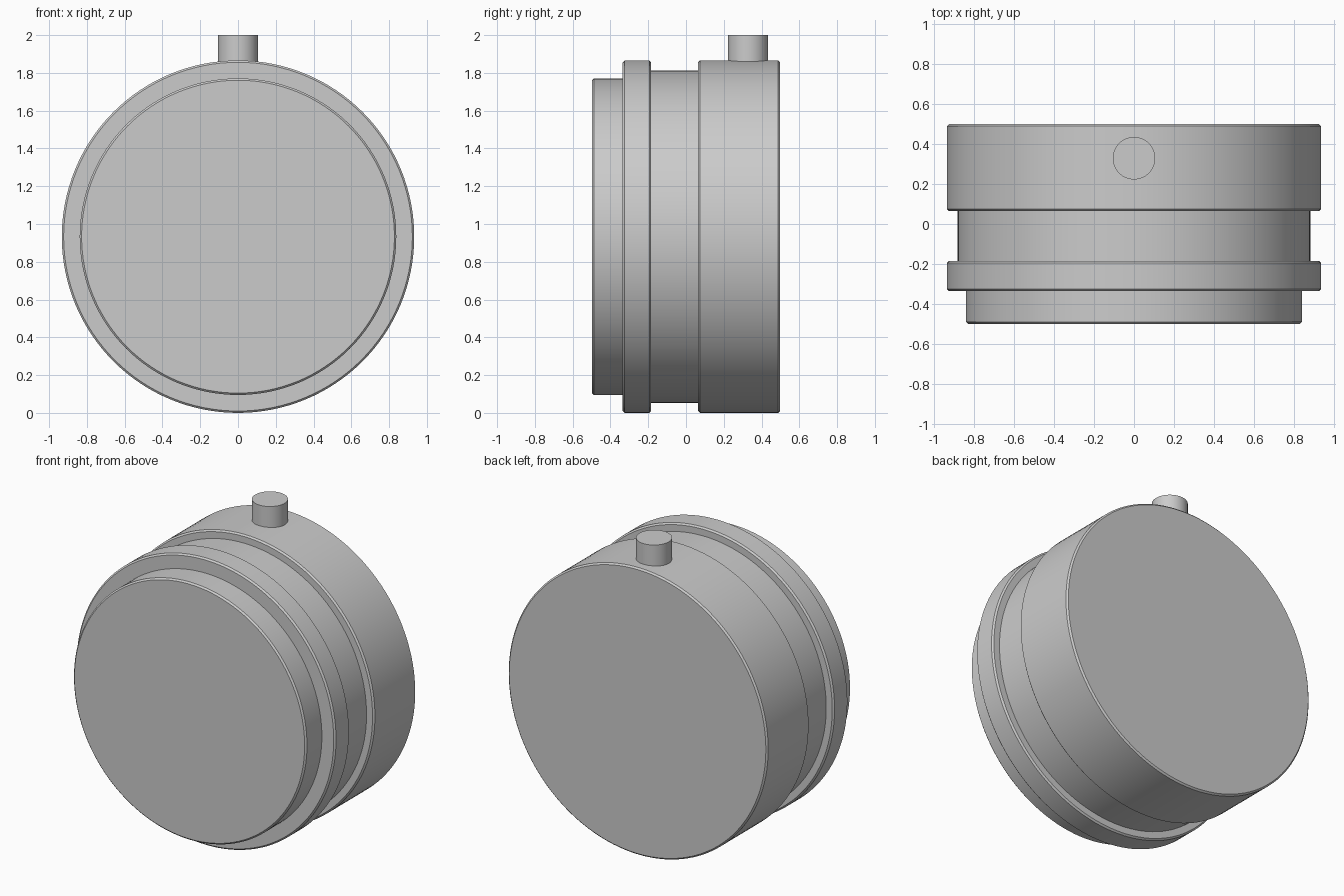
import bpy
import math

cube = bpy.data.objects.get("Cube")
if cube:
    bpy.data.objects.remove(cube, do_unlink=True)

AXIS_Z = 0.933

grey = bpy.data.materials.new("light_grey")
grey.use_nodes = True
grey.diffuse_color = (0.6, 0.6, 0.6, 1)
grey.node_tree.nodes["Principled BSDF"].inputs["Base Color"].default_value = (0.6, 0.6, 0.6, 1)


def cylinder(name, radius, depth, location, rotation=(0, 0, 0), sides=128, chamfer=0):
    """Smooth cylinder with optional chamfered rims."""
    bpy.ops.mesh.primitive_cylinder_add(vertices=sides, radius=radius, depth=depth,
                                        location=location, rotation=rotation)
    part = bpy.context.object
    part.name = name
    part.data.materials.append(grey)
    bpy.ops.object.shade_smooth_by_angle(angle=math.radians(30))
    if chamfer:
        bevel = part.modifiers.new("rim_chamfer", 'BEVEL')
        bevel.width = chamfer
        bevel.segments = 1
        bevel.limit_method = 'ANGLE'
        bevel.angle_limit = math.radians(40)
        bpy.ops.object.modifier_apply(modifier=bevel.name)
        bpy.ops.object.shade_smooth_by_angle(angle=math.radians(30))
    return part


# Round bands along the front-to-back axis: name, radius, front y, back y, chamfer
bands = [
    ("front_cap", 0.838, -0.498, -0.30, 0.01),
    ("front_ring", 0.933, -0.335, -0.184, 0.01),
    ("middle_band", 0.88, -0.22, 0.10, 0),
    ("rear_drum", 0.933, 0.064, 0.498, 0.01),
]
for name, radius, front, back, chamfer in bands:
    cylinder(name, radius, back - front, (0, (front + back) / 2, AXIS_Z),
             (math.pi / 2, 0, 0), chamfer=chamfer)

# Short upright stem on top of the drum
stem_base = 1.78
cylinder("top_stem", 0.106, 2 - stem_base, (0, 0.328, (2 + stem_base) / 2), sides=64)
